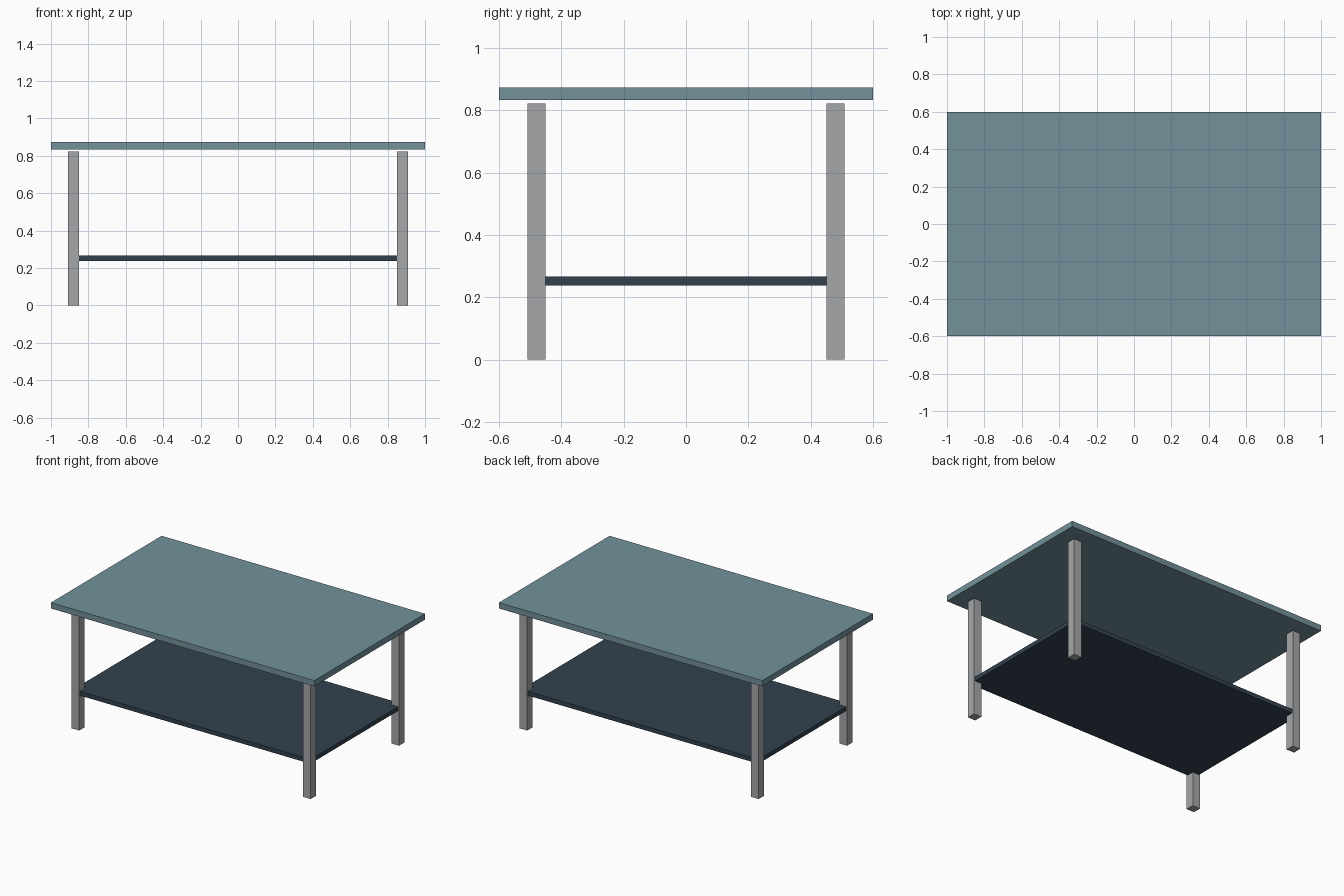
import bpy

cube = bpy.data.objects.get("Cube")
if cube:
    bpy.data.objects.remove(cube, do_unlink=True)


def linear(value):
    c = value / 255
    return c / 12.92 if c <= 0.04045 else ((c + 0.055) / 1.055) ** 2.4


def material(name, rgb):
    mat = bpy.data.materials.new(name)
    mat.use_nodes = True
    color = (*[linear(v) for v in rgb], 1)
    mat.diffuse_color = color
    bsdf = next(n for n in mat.node_tree.nodes if n.type == "BSDF_PRINCIPLED")
    bsdf.inputs["Base Color"].default_value = color
    return mat


def box(name, low, high, mat):
    """Axis-aligned box between two opposite corners."""
    center = [(a + b) / 2 for a, b in zip(low, high)]
    size = [b - a for a, b in zip(low, high)]
    bpy.ops.mesh.primitive_cube_add(size=1, location=center)
    obj = bpy.context.object
    obj.name = name
    obj.scale = size
    bpy.ops.object.transform_apply(location=False, rotation=False, scale=True)
    obj.data.materials.append(mat)
    return obj


blue_grey = material("blue grey", (115, 145, 155))
dark_slate = material("dark slate", (50, 66, 79))
light_grey = material("light grey", (166, 167, 170))

# Tabletop, floating slightly above the legs
box("tabletop", (-1, -0.6, 0.833), (1, 0.6, 0.873), blue_grey)

# Lower shelf, with its corners let into the legs
box("shelf", (-0.9, -0.5, 0.237), (0.9, 0.5, 0.266), dark_slate)

# Four square legs
half = 0.029
for side, x in (("left", 0.879), ("right", -0.879)):
    for end, y in (("front", -0.479), ("back", 0.479)):
        box(f"{end}_{side}_leg", (x - half, y - half, 0),
            (x + half, y + half, 0.822), light_grey)
